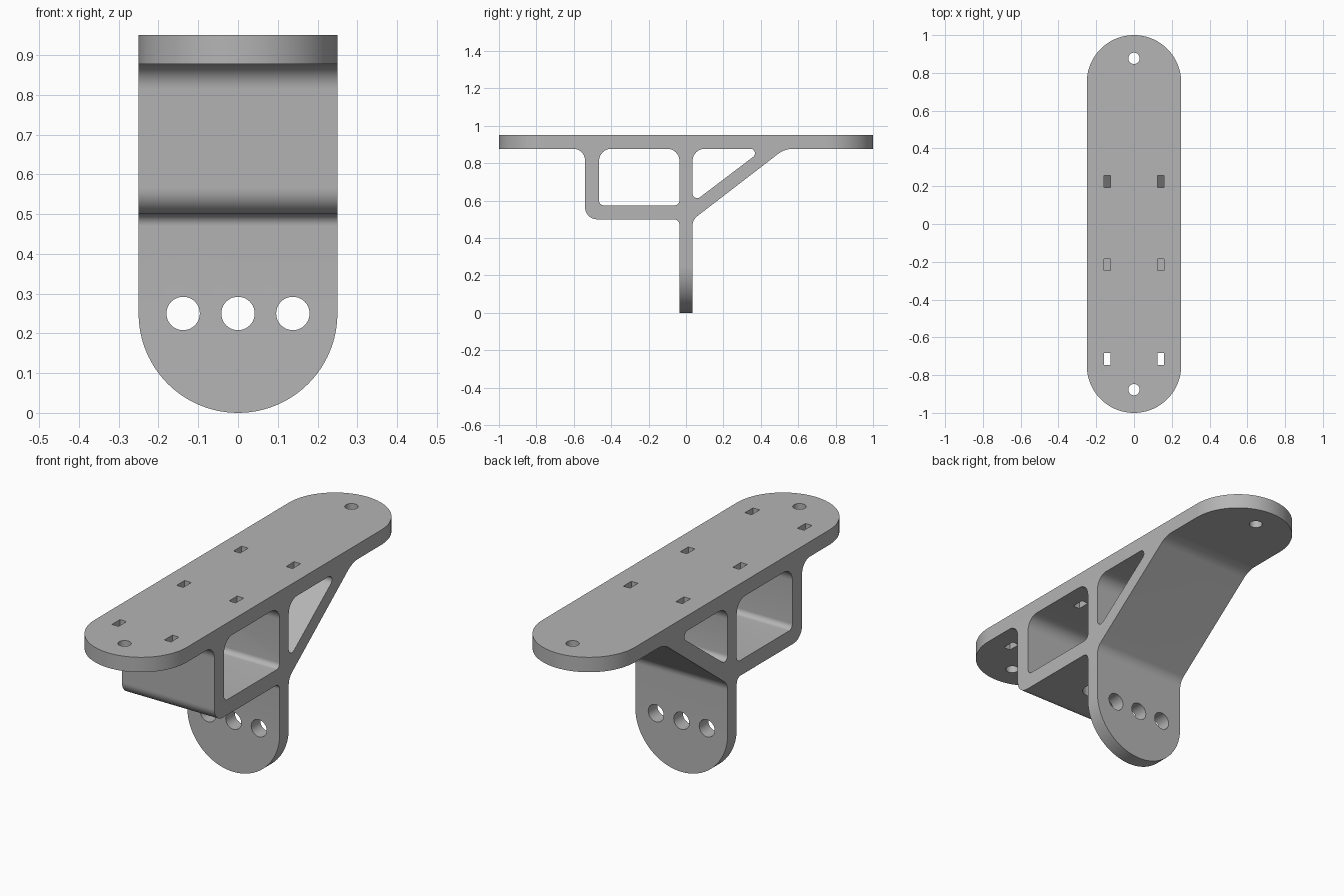
import bpy, bmesh, math
from mathutils import Vector

if "Cube" in bpy.data.objects:
    bpy.data.objects.remove(bpy.data.objects["Cube"], do_unlink=True)

metal = bpy.data.materials.new("matte grey")
metal.use_nodes = True
GREY = (0.46, 0.46, 0.46, 1)
metal.diffuse_color = GREY
metal.node_tree.nodes["Principled BSDF"].inputs["Base Color"].default_value = GREY


def arc(cx, cy, r, start, end, steps):
    angles = [math.radians(start + (end - start) * i / steps) for i in range(steps + 1)]
    return [(cx + r * math.cos(a), cy + r * math.sin(a)) for a in angles]


def circle(cx, cy, r, steps=40):
    return arc(cx, cy, r, 0, 360, steps)[:-1]


def rectangle(cx, cy, hx, hy):
    return [(cx - hx, cy - hy), (cx + hx, cy - hy), (cx + hx, cy + hy), (cx - hx, cy + hy)]


def rounded(corners, steps=10):
    """Turn (u, v, radius) corners into an outline with tangent fillets."""
    points = []
    for i, (u, v, r) in enumerate(corners):
        p = Vector((u, v))
        if r == 0:
            points.append((u, v))
            continue
        a = (Vector(corners[i - 1][:2]) - p).normalized()
        b = (Vector(corners[(i + 1) % len(corners)][:2]) - p).normalized()
        half = a.angle(b) / 2
        centre = p + (a + b).normalized() * (r / math.sin(half))
        tangent = r / math.tan(half)
        start, end = p + a * tangent - centre, p + b * tangent - centre
        turn = math.atan2(start.x * end.y - start.y * end.x, start.dot(end))
        first = math.atan2(start.y, start.x)
        points += arc(centre.x, centre.y, r, math.degrees(first),
                      math.degrees(first + turn), steps)
    return points


def prism(name, outline, axis, low, high):
    """Extrude an outline along x (outline yz), y (outline xz) or z (outline xy)."""
    place = {"x": lambda u, v, d: (d, u, v),
             "y": lambda u, v, d: (u, d, v),
             "z": lambda u, v, d: (u, v, d)}[axis]
    bm = bmesh.new()
    near = [bm.verts.new(place(u, v, low)) for u, v in outline]
    far = [bm.verts.new(place(u, v, high)) for u, v in outline]
    bm.faces.new(near)
    bm.faces.new(far)
    for i in range(len(near)):
        j = (i + 1) % len(near)
        bm.faces.new((near[i], near[j], far[j], far[i]))
    bmesh.ops.recalc_face_normals(bm, faces=bm.faces)
    mesh = bpy.data.meshes.new(name)
    bm.to_mesh(mesh)
    bm.free()
    mesh.materials.append(metal)
    obj = bpy.data.objects.new(name, mesh)
    bpy.context.collection.objects.link(obj)
    return obj


def carve(target, cutter, operation="DIFFERENCE"):
    cutter.hide_render = True
    mod = target.modifiers.new("carve", "BOOLEAN")
    mod.operation, mod.solver, mod.object = operation, "EXACT", cutter
    bpy.context.view_layer.objects.active = target
    bpy.ops.object.modifier_apply(modifier=mod.name)
    bpy.data.objects.remove(cutter, do_unlink=True)


W = 0.25          # half width
TOP, UNDER = 0.95, 0.877
STEM = 0.035      # half thickness of the stem

# Side profile: top plate, box, stem and diagonal brace in one piece
profile = rounded([
    (-1.2, TOP, 0), (1.2, TOP, 0), (1.2, UNDER, 0),
    (0.528, UNDER, 0.13), (STEM, 0.4975, 0.065),
    (STEM, -0.2, 0), (-STEM, -0.2, 0),
    (-STEM, 0.5, 0.03), (-0.54, 0.5, 0.065), (-0.54, UNDER, 0.062),
    (-1.2, UNDER, 0)])
bracket = prism("mounting_bracket", profile, "x", -0.4, 0.4)

# Box window and triangular window
box_window = rounded([(-0.465, 0.575, 0.025), (-STEM, 0.575, 0.025),
                      (-STEM, UNDER, 0.065), (-0.465, UNDER, 0.065)])
brace_window = rounded([(STEM, 0.588, 0.025), (0.416, UNDER, 0.024), (STEM, UNDER, 0.065)])
for window in (box_window, brace_window):
    carve(bracket, prism("window_cutter", window, "x", -0.6, 0.6))

# Rounded plate ends, seen from above
plan = arc(0, 1 - W, W, 0, 180, 48) + arc(0, W - 1, W, 180, 360, 48)
carve(bracket, prism("plan_cutter", plan, "z", -0.5, 1.5), "INTERSECT")

# Rounded stem foot, seen from the front
foot = arc(0, W, W, 180, 360, 48) + [(0.5, W), (0.5, 1.2), (-0.5, 1.2), (-0.5, W)]
carve(bracket, prism("foot_cutter", foot, "y", -1.5, 1.5), "INTERSECT")

# Three holes through the stem
for x in (-0.138, 0, 0.138):
    carve(bracket, prism("stem_hole", circle(x, 0.25, 0.042), "y", -0.2, 0.2))

# Round holes at the plate ends and strap slots along the plate
for y in (-0.877, 0.877):
    carve(bracket, prism("plate_hole", circle(0, y, 0.03), "z", 0.8, 1.1))
for y in (-0.715, -0.215, 0.225):
    for x in (-0.142, 0.142):
        carve(bracket, prism("slot", rectangle(x, y, 0.018, 0.031), "z", 0.86, 1.1))

# Access hole in the box floor
carve(bracket, prism("floor_hole", circle(0, -0.285, 0.055), "z", 0.4, 0.65))

bpy.ops.object.select_all(action="DESELECT")
bracket.select_set(True)
bpy.context.view_layer.objects.active = bracket
bpy.ops.object.shade_smooth_by_angle(angle=math.radians(25))
